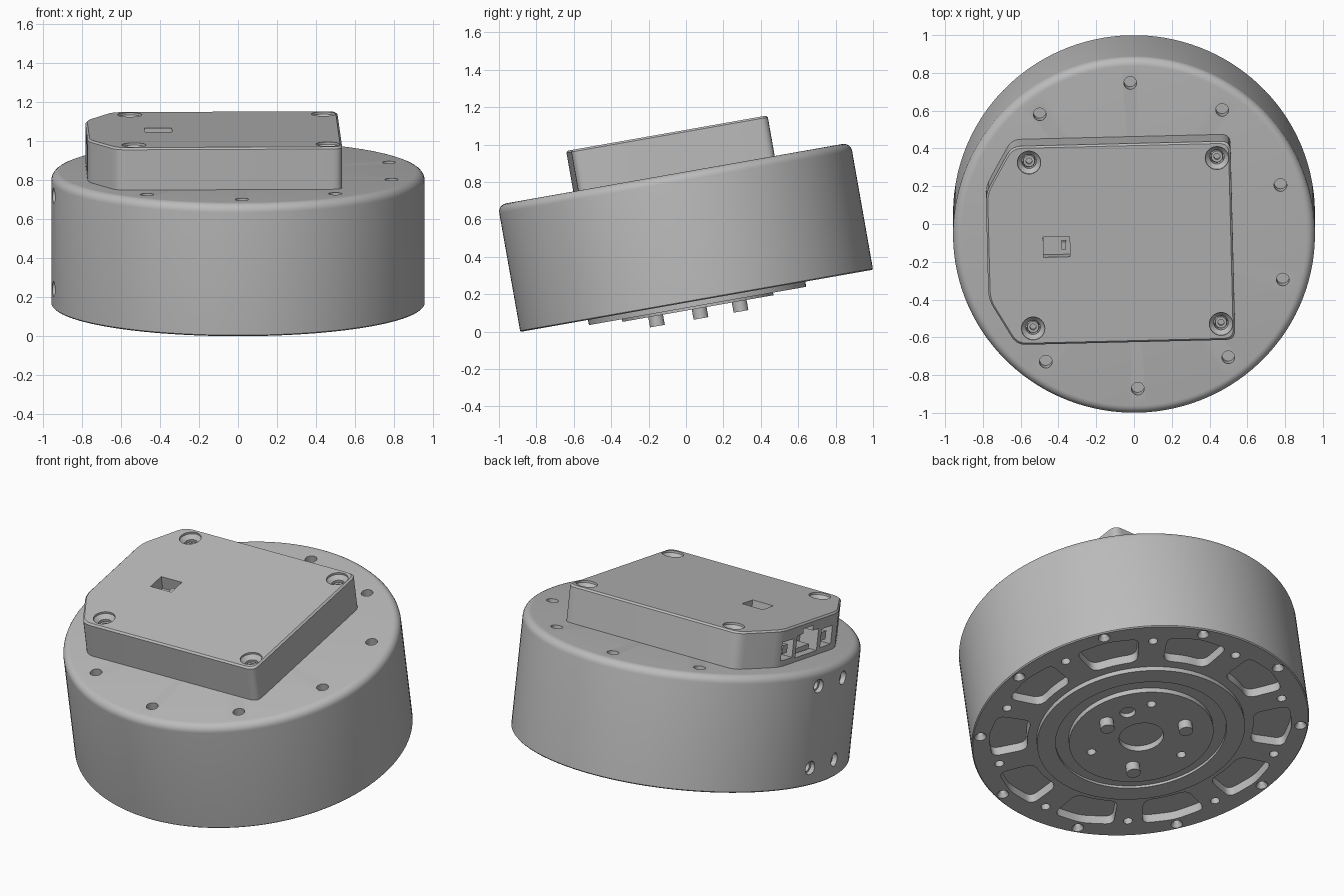
import bpy
import bmesh
from math import radians, cos, sin, pi
from mathutils import Matrix, Vector

cube = bpy.data.objects.get("Cube")
if cube:
    bpy.data.objects.remove(cube, do_unlink=True)

# One grey metal finish
metal = bpy.data.materials.new("grey_metal")
metal.use_nodes = True
GREY = (0.5, 0.5, 0.5, 1)
metal.diffuse_color = GREY
metal.node_tree.nodes["Principled BSDF"].inputs["Base Color"].default_value = GREY

# The whole unit leans back and is twisted slightly on its axis
POSE = (Matrix.Translation((0, 0.057, 0.165)) @ Matrix.Rotation(radians(10), 4, 'X')
        @ Matrix.Rotation(radians(1.4), 4, 'Z'))
STAY = Matrix.Identity(4)


def polar(r, deg, z=0):
    return Vector((r * cos(radians(deg)), r * sin(radians(deg)), z))


def at(r, deg, z=0):
    return Matrix.Translation(polar(r, deg, z))


def lathe(profile, steps=24):
    """Solid of revolution from (radius, height) points that start and end on the axis."""
    bm = bmesh.new()
    vs = [bm.verts.new((r, 0, z)) for r, z in profile]
    es = [bm.edges.new(pair) for pair in zip(vs, vs[1:])]
    bmesh.ops.spin(bm, geom=vs + es, cent=(0, 0, 0), axis=(0, 0, 1),
                   angle=2 * pi, steps=steps, use_merge=True)
    bmesh.ops.remove_doubles(bm, verts=bm.verts, dist=1e-5)
    bmesh.ops.recalc_face_normals(bm, faces=bm.faces)
    return bm


def rod(r, z0, z1):
    return lathe([(0, z0), (r, z0), (r, z1), (0, z1)])


def rounded(points, radius, steps=5):
    """Round each corner of a counter-clockwise outline with a short curve."""
    out = []
    for i, p in enumerate(points):
        p = Vector(p[:2])
        a = (Vector(points[i - 1][:2]) - p).normalized() * radius
        b = (Vector(points[(i + 1) % len(points)][:2]) - p).normalized() * radius
        for s in range(steps + 1):
            t = s / steps
            out.append(p + a * (1 - t) ** 2 + b * t ** 2)
    return out


def loft(rings):
    """Closed solid through (outline, height) rings with equal point counts."""
    bm = bmesh.new()
    loops = [[bm.verts.new((p[0], p[1], z)) for p in pts] for pts, z in rings]
    bm.faces.new(loops[0][::-1])
    bm.faces.new(loops[-1])
    for low, high in zip(loops, loops[1:]):
        for i in range(len(low)):
            bm.faces.new((low[i - 1], low[i], high[i], high[i - 1]))
    return bm


def prism(points, z0, z1):
    return loft([(points, z0), (points, z1)])


def box(x0, x1, y0, y1, z0, z1):
    return prism([(x0, y0), (x1, y0), (x1, y1), (x0, y1)], z0, z1)


def make(name, parts):
    """Join (bmesh, matrix) parts into one posed object."""
    mesh = bpy.data.meshes.new(name)
    total = bmesh.new()
    for bm, matrix in parts:
        piece = bpy.data.meshes.new("piece")
        bm.transform(matrix)
        bm.to_mesh(piece)
        bm.free()
        total.from_mesh(piece)
        bpy.data.meshes.remove(piece)
    total.to_mesh(mesh)
    total.free()
    mesh.materials.append(metal)
    obj = bpy.data.objects.new(name, mesh)
    bpy.context.collection.objects.link(obj)
    obj.matrix_world = POSE
    return obj


def cut(obj, parts):
    """Subtract the parts and bake the result."""
    cutter = make(obj.name + "_cutter", parts)
    cutter.hide_render = True
    mod = obj.modifiers.new("holes", 'BOOLEAN')
    mod.operation = 'DIFFERENCE'
    mod.solver = 'EXACT'
    mod.object = cutter
    bpy.context.view_layer.update()
    graph = bpy.context.evaluated_depsgraph_get()
    baked = bpy.data.meshes.new_from_object(obj.evaluated_get(graph))
    obj.modifiers.clear()
    if baked.polygons:
        obj.data = baked
    bpy.data.objects.remove(cutter, do_unlink=True)


def smooth(obj):
    """Smooth curved walls, keep level faces flat."""
    for face in obj.data.polygons:
        face.use_smooth = abs(face.normal.z) < 0.999
    obj.data.set_sharp_from_angle(angle=radians(30))


R, H, FILLET = 0.958, 0.69, 0.045

# Round housing with a filleted top edge
arc = [(R - FILLET + FILLET * cos(a * pi / 12), H - FILLET + FILLET * sin(a * pi / 12))
       for a in range(7)]
housing = make("motor_housing", [(lathe(
    [(0, 0), (R - 0.006, 0), (R, 0.006)] + arc + [(0, H)], 128), STAY)])

# Housing holes: top ring, underside ring, rim screws and weight-saving pockets
pocket = [(0.645, -11.5), (0.85, -12.5), (0.865, 0), (0.85, 12.5), (0.645, 11.5), (0.645, 0)]
holes = []
for k in range(10):
    a = 36 * k
    holes += [
        (rod(0.026, -0.05, 0.08), at(0.822, a + 18)),
        (lathe([(0, -0.02), (0.036, -0.02), (0.034, 0), (0.018, 0.025),
                (0.018, 0.045), (0, 0.045)]), at(0.912, a)),
        (prism(rounded([polar(r, d + a) for r, d in pocket], 0.05), -0.05, 0.055), STAY),
    ]
    # No top holes where the cover's port end sits
    if k not in (4, 5):
        holes.append((rod(0.034, H - 0.08, H + 0.05), at(0.822, a + 18)))
# Stepped mounting holes in the side wall
for a in (172.5, 187.5):
    for z in (0.105, 0.59):
        turn = Matrix.Rotation(radians(a), 4, 'Z') @ Matrix.Rotation(radians(90), 4, 'Y')
        holes.append((lathe([(0, -0.09), (0.028, -0.09), (0.028, -0.03), (0.04, -0.03),
                             (0.04, 0.05), (0, 0.05)]), at(R, a, z) @ turn))
cut(housing, holes)
smooth(housing)

# Stepped output flange on the underside
flange = make("output_flange", [(lathe(
    [(0, -0.006), (0.127, -0.006), (0.127, -0.042), (0.41, -0.042), (0.41, -0.012),
     (0.485, -0.012), (0.485, -0.028), (0.59, -0.028), (0.59, 0.02), (0, 0.02)], 96), STAY)])
cut(flange, [(rod(0.026, -0.1, 0.005), at(0.3, 60 + 120 * k)) for k in range(3)]
    + [(rod(0.045, -0.1, -0.015), at(0.25, 31))])
smooth(flange)

# Three locating pins
smooth(make("locating_pins", [(rod(0.04, -0.097, 0), at(0.262, 120 * k)) for k in range(3)]))

# Electronics cover with two clipped corners and a slightly eased top edge
TOP = 0.91


def cover_outline(inset):
    x, y = 0.523 - inset, 0.534 - inset
    return rounded([(x, -y), (x, y), (-0.635 + inset / 2, y), (inset - 0.778, 0.285),
                    (inset - 0.778, -0.285), (-0.635 + inset / 2, -y)], 0.05)


cover = make("electronics_cover", [(loft([
    (cover_outline(0), H - 0.02), (cover_outline(0), TOP - 0.01),
    (cover_outline(0.01), TOP)]), STAY)])
screw_spots = [Matrix.Translation((x, y, 0)) for x in (-0.545, 0.45) for y in (-0.446, 0.446)]
recesses = [(lathe([(0, TOP - 0.11), (0.038, TOP - 0.11), (0.038, TOP - 0.035),
                    (0.062, TOP - 0.012), (0.062, TOP + 0.05), (0, TOP + 0.05)]), m)
            for m in screw_spots]
# Ports in the end wall, and the window in the lid
recesses += [
    (box(-0.82, -0.66, -0.09, 0.13, 0.715, 0.845), STAY),
    (box(-0.82, -0.70, -0.03, 0.07, 0.83, 0.875), STAY),
    (box(-0.82, -0.68, 0.165, 0.275, 0.725, 0.835), STAY),
    (box(-0.82, -0.68, -0.235, -0.125, 0.725, 0.835), STAY),
    (box(-0.48, -0.34, -0.065, 0.045, TOP - 0.08, TOP + 0.05), STAY),
]
for recess in recesses:
    cut(cover, [recess])
smooth(cover)

# Socket-head screws sunk in the cover
smooth(make("cover_screws", [(lathe(
    [(0, TOP - 0.07), (0.016, TOP - 0.07), (0.016, TOP - 0.045), (0.03, TOP - 0.045),
     (0.033, TOP - 0.055), (0.033, TOP - 0.12), (0, TOP - 0.12)]), m) for m in screw_spots]))

# Contact blocks inside the ports and a small chip under the window
make("port_contacts", [
    (box(-0.75, -0.65, -0.05, 0.09, 0.725, 0.755), STAY),
    (box(-0.76, -0.67, 0.195, 0.245, 0.755, 0.805), STAY),
    (box(-0.76, -0.67, -0.205, -0.155, 0.755, 0.805), STAY)])
make("window_chip", [(box(-0.385, -0.36, -0.03, 0.01, TOP - 0.09, TOP - 0.03), STAY)])
